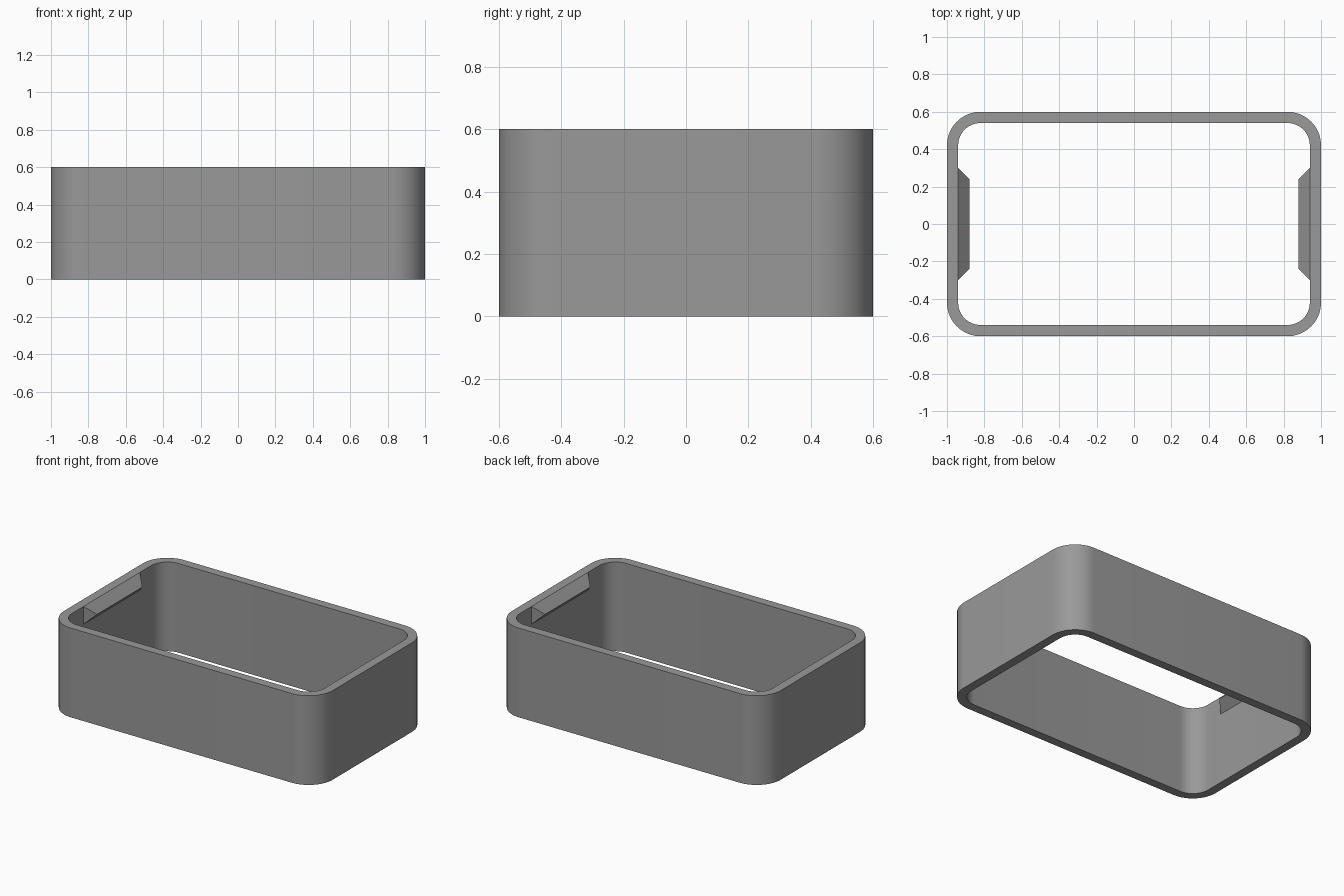
import bpy, bmesh, math

if "Cube" in bpy.data.objects:
    bpy.data.objects.remove(bpy.data.objects["Cube"])

HEIGHT, WALL, RADIUS = 0.6, 0.06, 0.18

grey = bpy.data.materials.new("mid_grey")
grey.diffuse_color = (0.32, 0.32, 0.32, 1)
grey.use_nodes = True
grey.node_tree.nodes["Principled BSDF"].inputs["Base Color"].default_value = grey.diffuse_color


def make_object(name, bm):
    bmesh.ops.recalc_face_normals(bm, faces=bm.faces)
    mesh = bpy.data.meshes.new(name)
    bm.to_mesh(mesh)
    bm.free()
    mesh.materials.append(grey)
    obj = bpy.data.objects.new(name, mesh)
    bpy.context.collection.objects.link(obj)
    return obj


def rounded_rect(radius, steps=16):
    """Outline around the shared corner centres."""
    cx, cy = 1 - RADIUS, 0.6 - RADIUS
    points = []
    for i, (sx, sy) in enumerate([(1, 1), (-1, 1), (-1, -1), (1, -1)]):
        for k in range(steps + 1):
            a = math.pi / 2 * (i + k / steps)
            points.append((sx * cx + radius * math.cos(a),
                           sy * cy + radius * math.sin(a)))
    return points


# Open rounded frame: four outlines joined into a closed wall
bm = bmesh.new()
rings = []
for radius, z in [(RADIUS, 0), (RADIUS, HEIGHT),
                  (RADIUS - WALL, HEIGHT), (RADIUS - WALL, 0)]:
    rings.append([bm.verts.new((x, y, z)) for x, y in rounded_rect(radius)])
for r in range(4):
    a, b = rings[r], rings[(r + 1) % 4]
    for i in range(len(a)):
        j = (i + 1) % len(a)
        bm.faces.new((a[i], a[j], b[j], b[i]))
frame = make_object("frame", bm)
bpy.context.view_layer.objects.active = frame
frame.select_set(True)
bpy.ops.object.shade_smooth_by_angle(angle=math.radians(30))

# Snap ridges: 45 degree wedges inside the short walls
for side, name in [(-1, "left_snap_ridge"), (1, "right_snap_ridge")]:
    bm = bmesh.new()
    wall_x, tip_x = side * (1 - WALL), side * (1 - 2 * WALL)
    ends = []
    for s in (-1, 1):
        ends.append([bm.verts.new((wall_x, s * 0.30, HEIGHT)),
                     bm.verts.new((tip_x, s * 0.24, HEIGHT - 0.06)),
                     bm.verts.new((wall_x, s * 0.30, HEIGHT - 0.12))])
        bm.faces.new(ends[-1])
    for i in range(3):
        j = (i + 1) % 3
        bm.faces.new((ends[0][i], ends[0][j], ends[1][j], ends[1][i]))
    make_object(name, bm)
